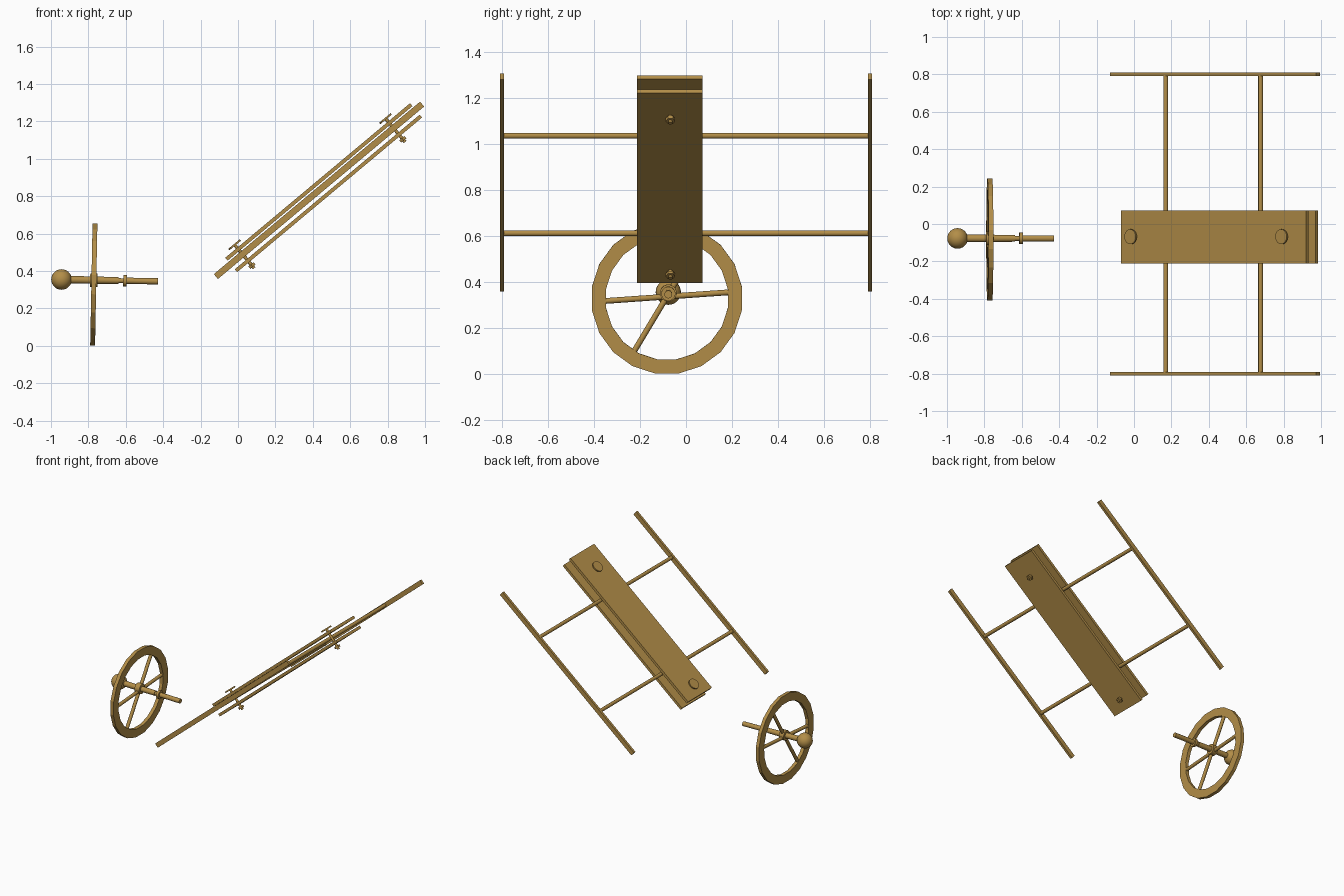
import bpy, bmesh
from math import radians, pi
from mathutils import Matrix, Vector

if "Cube" in bpy.data.objects:
    bpy.data.objects.remove(bpy.data.objects["Cube"])

mat = bpy.data.materials.new("brown")
mat.diffuse_color = (0.45, 0.27, 0.065, 1)
mat.use_nodes = True
mat.node_tree.nodes["Principled BSDF"].inputs["Base Color"].default_value = mat.diffuse_color


def finish(bm, name, matrix, smooth=False):
    bmesh.ops.recalc_face_normals(bm, faces=bm.faces)
    me = bpy.data.meshes.new(name)
    bm.to_mesh(me)
    bm.free()
    ob = bpy.data.objects.new(name, me)
    bpy.context.collection.objects.link(ob)
    ob.matrix_world = matrix
    me.materials.append(mat)
    if smooth:
        bpy.ops.object.select_all(action='DESELECT')
        bpy.context.view_layer.objects.active = ob
        ob.select_set(True)
        bpy.ops.object.shade_smooth_by_angle(angle=radians(35))
    return ob


def box(name, frame, loc, size):
    bm = bmesh.new()
    bmesh.ops.create_cube(bm, size=1)
    bmesh.ops.scale(bm, vec=size, verts=bm.verts)
    finish(bm, name, frame @ Matrix.Translation(loc))


def rod(name, frame, a, b, r, sides=12, smooth=True):
    a, b = Vector(a), Vector(b)
    bm = bmesh.new()
    bmesh.ops.create_cone(bm, cap_ends=True, segments=sides,
                          radius1=r, radius2=r, depth=(b - a).length)
    rot = (b - a).to_track_quat('Z', 'Y').to_matrix().to_4x4()
    finish(bm, name, frame @ Matrix.Translation((a + b) / 2) @ rot, smooth)


def lathe(name, frame, profile, steps, closed=False, smooth=False):
    # profile of (x, radius) points turned about the local x axis
    bm = bmesh.new()
    vs = [bm.verts.new((x, 0, r)) for x, r in profile]
    edges = [bm.edges.new((vs[i], vs[i + 1])) for i in range(len(vs) - 1)]
    if closed:
        edges.append(bm.edges.new((vs[-1], vs[0])))
    bmesh.ops.rotate(bm, verts=bm.verts, cent=(0, 0, 0),
                     matrix=Matrix.Rotation(pi / steps, 3, 'X'))
    bmesh.ops.spin(bm, geom=vs + edges, cent=(0, 0, 0), axis=(1, 0, 0),
                   angle=2 * pi, steps=steps, use_duplicate=False)
    bmesh.ops.remove_doubles(bm, verts=bm.verts, dist=1e-4)
    finish(bm, name, frame, smooth)


# Inclined frame: local x runs up the slope, local z is its normal
slope = Matrix.Translation((0.433, 0, 0.831)) @ Matrix.Rotation(radians(-39.9), 4, 'Y')

# Side rails
for side, y in (("front", -0.8), ("back", 0.8)):
    box(side + "_rail", slope, (0, y, 0), (1.437, 0.018, 0.034))

# Cross rods
for pos, x in (("lower", -0.343), ("upper", 0.318)):
    rod(pos + "_cross_rod", slope, (x, -0.805, 0), (x, 0.805, 0), 0.013)

# Clamping boards above and below the rods
box("top_board", slope, (0.028, -0.07, 0.035), (1.288, 0.285, 0.02))
box("bottom_board", slope, (0.028, -0.07, -0.045), (1.288, 0.285, 0.02))

# Bolts through the boards
for pos, x in (("lower", -0.533), ("upper", 0.519)):
    y = -0.068
    rod(pos + "_bolt_head", slope, (x, y, 0.061), (x, y, 0.071), 0.04, 20)
    rod(pos + "_bolt_shaft", slope, (x, y, -0.097), (x, y, 0.066), 0.009)
    rod(pos + "_bolt_nut", slope, (x, y, -0.086), (x, y, -0.070), 0.021, 6, False)

# Wheel, tilted slightly
wheel = Matrix.Translation((-0.771, -0.083, 0.327)) @ Matrix.Rotation(radians(1.1), 4, 'Y')
lathe("wheel_rim", wheel, [(-0.013, 0.33), (0.013, 0.33), (0.013, 0.268), (-0.013, 0.268)],
      20, closed=True)

# Spoke bars across the rim
for i, ang in enumerate((4, 59)):
    bar = wheel @ Matrix.Translation((0, 0, 0.008)) @ Matrix.Rotation(radians(ang), 4, 'X')
    rod("spoke_bar_%d" % (i + 1), bar, (0, -0.285, 0), (0, 0.285, 0), 0.0125)

# Axle with hub, collar and stepped end
axle = wheel @ Matrix.Translation((0, 0.006, 0.024))
lathe("axle", axle, [
    (-0.17, 0), (-0.17, 0.02), (-0.02, 0.02), (-0.02, 0.037), (0.02, 0.037),
    (0.02, 0.02), (0.133, 0.018), (0.133, 0.013), (0.157, 0.013), (0.157, 0.031),
    (0.176, 0.031), (0.176, 0.017), (0.342, 0.017), (0.342, 0)], 16, smooth=True)

# Ball handle
bm = bmesh.new()
bmesh.ops.create_uvsphere(bm, u_segments=24, v_segments=14, radius=0.055)
finish(bm, "ball_handle", axle @ Matrix.Translation((-0.173, 0, 0)), True)
